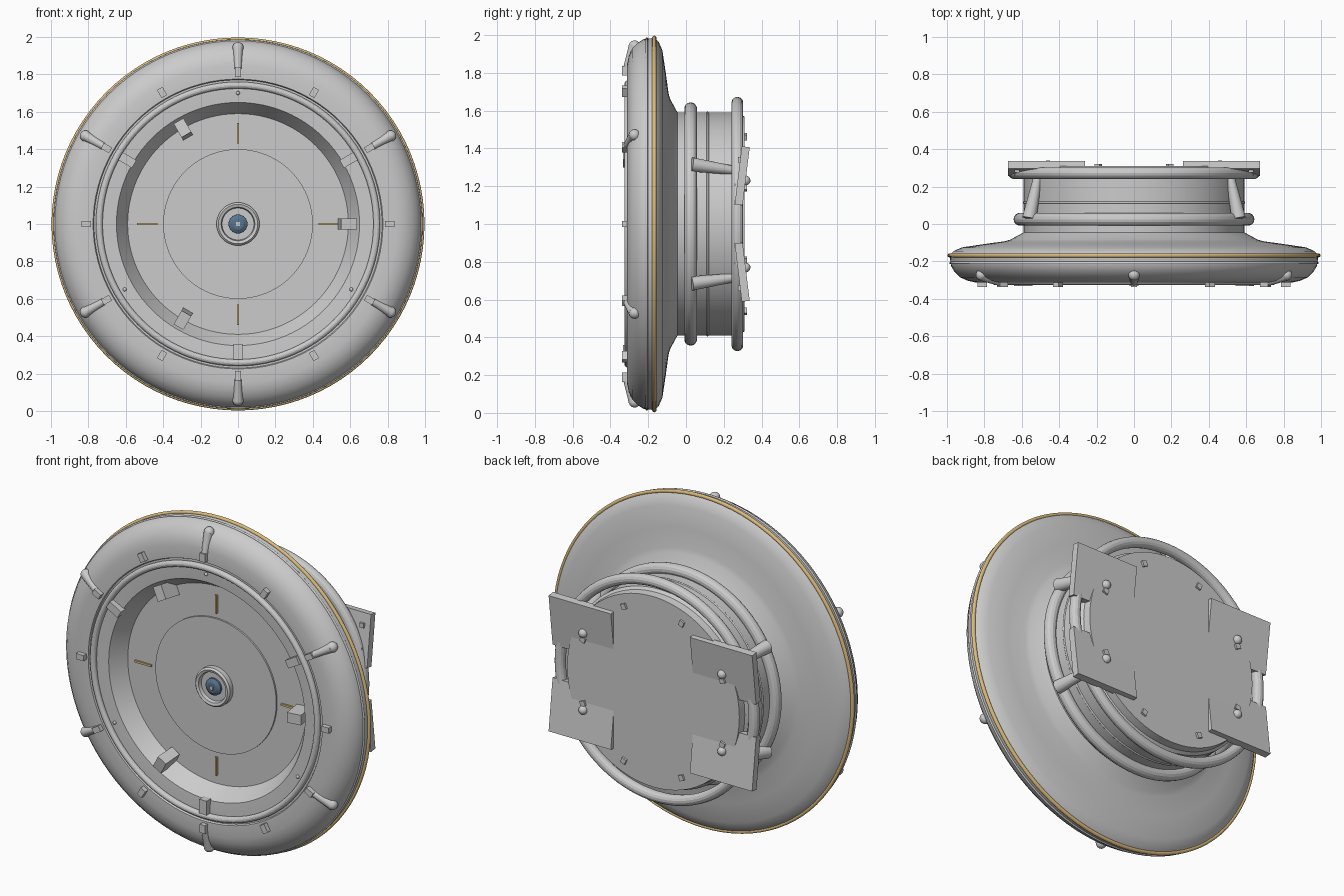
import bpy, bmesh
from math import sin, cos, pi, radians, atan2
from mathutils import Vector, Matrix

if "Cube" in bpy.data.objects:
    bpy.data.objects.remove(bpy.data.objects["Cube"])


def material(name, rgb):
    m = bpy.data.materials.new(name)
    m.diffuse_color = (*rgb, 1)
    m.use_nodes = True
    m.node_tree.nodes["Principled BSDF"].inputs["Base Color"].default_value = m.diffuse_color
    return m


GOLD = material("gold", (0.72, 0.5, 0.2))
BLUE = material("dark_blue", (0.1, 0.18, 0.27))


def polar(r, deg, y):
    a = radians(deg)
    return Vector((r * cos(a), y, 1 + r * sin(a)))


def finish(bm, name, mat=None, smooth=True):
    bmesh.ops.recalc_face_normals(bm, faces=bm.faces)
    me = bpy.data.meshes.new(name)
    bm.to_mesh(me)
    bm.free()
    ob = bpy.data.objects.new(name, me)
    bpy.context.collection.objects.link(ob)
    if mat:
        me.materials.append(mat)
    if smooth:
        bpy.ops.object.select_all(action='DESELECT')
        ob.select_set(True)
        bpy.context.view_layer.objects.active = ob
        bpy.ops.object.shade_smooth_by_angle(angle=radians(25))
    return ob


def lathe(name, profile, mat=None, closed=False, seg=96):
    """Revolve (radius, y) points about the y axis through z = 1."""
    bm = bmesh.new()
    pts = profile + profile[:1] if closed else profile
    vs = [bm.verts.new((r, y, 1)) for r, y in pts]
    es = [bm.edges.new(p) for p in zip(vs, vs[1:])]
    bmesh.ops.spin(bm, geom=vs + es, cent=(0, 0, 1), axis=(0, 1, 0),
                   angle=2 * pi, steps=seg, use_duplicate=False)
    bmesh.ops.remove_doubles(bm, verts=bm.verts, dist=1e-5)
    return finish(bm, name, mat)


def ring(name, r, y, t, mat=None):
    n = 14
    return lathe(name, [(r + t * cos(2 * pi * i / n), y + t * sin(2 * pi * i / n))
                        for i in range(n)], mat, closed=True)


def box(name, loc, size, deg=0, mat=None, tilt=0):
    """Box whose x side points outward at the given angle."""
    bm = bmesh.new()
    m = (Matrix.Translation(loc) @ Matrix.Rotation(-radians(deg), 4, 'Y')
         @ Matrix.Rotation(tilt, 4, 'Z') @ Matrix.Diagonal((*size, 1)))
    bmesh.ops.create_cube(bm, size=1, matrix=m)
    return finish(bm, name, mat, smooth=False)


def rod(name, a, b, r1, r2):
    bm = bmesh.new()
    d = b - a
    m = Matrix.Translation((a + b) / 2) @ d.to_track_quat('Z', 'Y').to_matrix().to_4x4()
    bmesh.ops.create_cone(bm, cap_ends=True, segments=20, radius1=r1, radius2=r2,
                          depth=d.length, matrix=m)
    return finish(bm, name)


def ball(name, loc, r):
    bm = bmesh.new()
    bmesh.ops.create_uvsphere(bm, u_segments=20, v_segments=12, radius=r,
                              matrix=Matrix.Translation(loc))
    return finish(bm, name)


# main revolved body: recessed dish, rounded rim, flared back and neck
lathe("body", [(0, -.2), (.59, -.2), (.65, -.295), (.72, -.3), (.77, -.3), (.775, -.31),
               (.85, -.312), (.89, -.303), (.93, -.285), (.96, -.255), (.978, -.225),
               (.982, -.2), (.985, -.165), (.965, -.145), (.92, -.125), (.8, -.107),
               (.69, -.092), (.66, -.083), (.59, -.045), (.59, .25), (.575, .265),
               (.57, .31), (0, .31)])

# rings around the body
ring("gold_rim", .986, -.168, .011, GOLD)
ring("rim_seam", .98, -.208, .007)
ring("front_rail", .742, -.308, .018)
ring("neck_rail", .61, .025, .034)
ring("back_rail", .642, .272, .031)
ring("neck_seam", .589, .115, .006)

# centre disc and hub
lathe("centre_disc", [(0, -.21), (.4, -.21), (.4, -.195)])
lathe("hub", [(.05, -.225), (.085, -.225), (.09, -.245), (.105, -.25), (.115, -.24),
              (.115, -.2)])
lathe("hub_lens", [(0, -.25), (.03, -.247), (.05, -.235), (.052, -.2)], BLUE)
box("hub_pin", (0, -.25, 1), (.022, .012, .022))

# gold marks on the dish
for k in range(4):
    box("dish_mark", polar(.485, 90 * k, -.203), (.11, .014, .012), 90 * k, GOLD)

# tabs around the front rim, with a knobbed handle at every other one
for k in range(12):
    a = 30 * k
    box("rim_tab", polar(.812, a, -.318), (.05, .04, .034), a)
    if k % 2:
        rod("handle_stem", polar(.83, a, -.312), polar(.94, a, -.277), .019, .027)
        ball("handle_knob", polar(.942, a, -.272), .03)

# latches, hooks and studs in threes
for k in range(3):
    a = 120 * k
    box("rail_latch", polar(.683, a + 30, -.31), (.085, .045, .048), a + 30)
    box("dish_hook", polar(.585, a, -.26), (.085, .12, .06), a, tilt=.15)
    ball("rail_stud", polar(.7, a + 90, -.302), .01)

# small tabs on the back face
for k in range(8):
    a = 22.5 + 45 * k
    box("back_tab", polar(.5, a, .312), (.032, .02, .03), a)

# four tilted back plates with bolts and neck struts
tilt = atan2(.038, .31)
for sx in (-1, 1):
    for sz in (-1, 1):
        bm = bmesh.new()
        m = (Matrix.Translation((sx * .468, .2975, 1 + sz * .255))
             @ Matrix.Rotation(-sz * tilt, 4, 'X') @ Matrix.Diagonal((.412, .042, .31, 1)))
        bmesh.ops.create_cube(bm, size=1, matrix=m)
        finish(bm, "back_plate", smooth=False)
        ball("plate_bolt", (sx * .46, .315, 1 + sz * .23), .026)
        for h in (.2, .34):
            box("plate_nut", (sx * .625, .25 + .12 * h, 1 + sz * h), (.028, .03, .028))
        rod("neck_strut", Vector((sx * .56, .03, 1 + sz * .315)),
            Vector((sx * .515, .245, 1 + sz * .285)), .038, .024)
